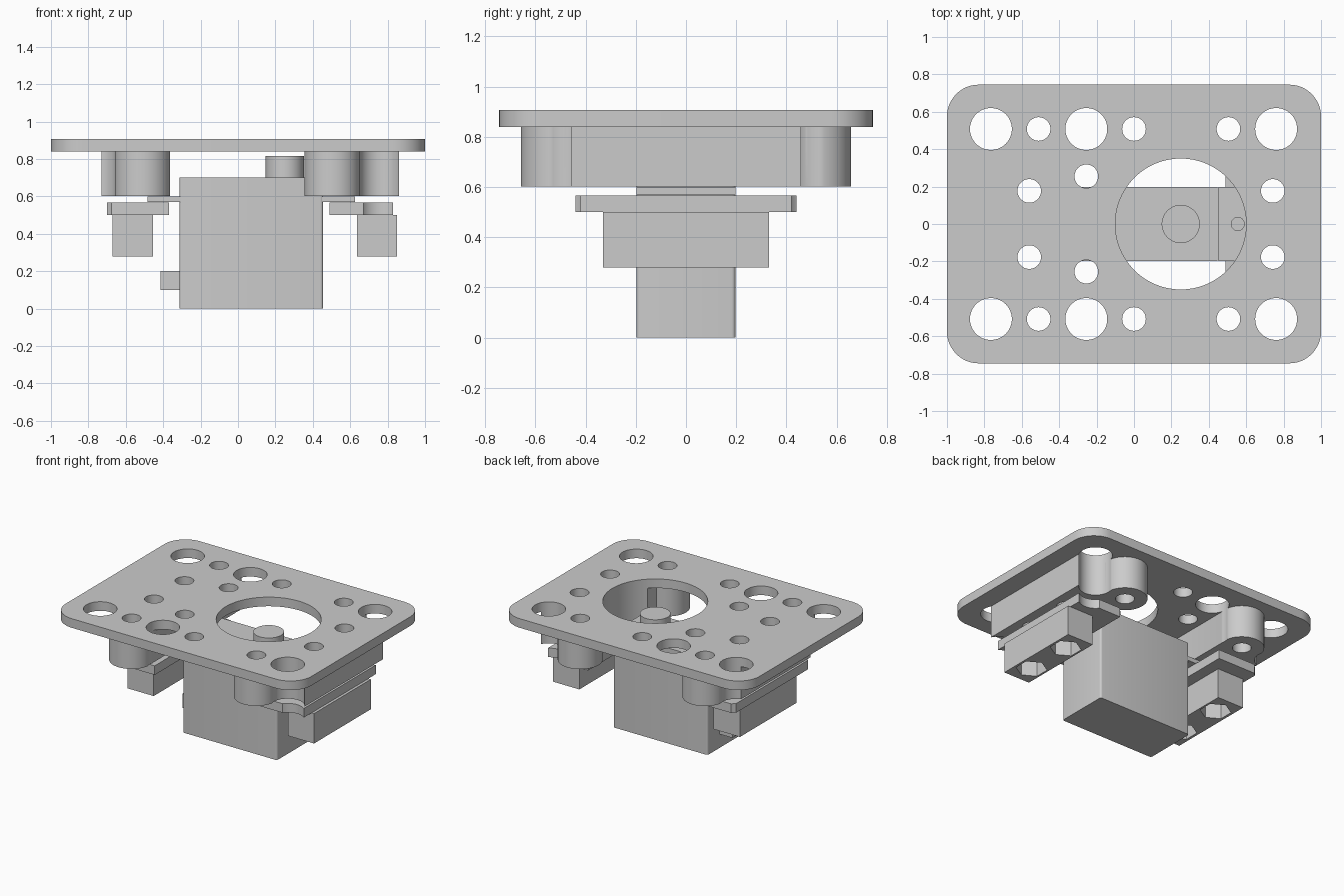
import bpy
import bmesh
import math

if "Cube" in bpy.data.objects:
    bpy.data.objects.remove(bpy.data.objects["Cube"])

grey = bpy.data.materials.new("plain grey")
grey.use_nodes = True
COLOR = (0.6, 0.6, 0.6, 1)
grey.diffuse_color = COLOR
grey.node_tree.nodes["Principled BSDF"].inputs["Base Color"].default_value = COLOR


def finish(bm, name):
    mesh = bpy.data.meshes.new(name)
    bmesh.ops.recalc_face_normals(bm, faces=bm.faces)
    bm.to_mesh(mesh)
    bm.free()
    mesh.materials.append(grey)
    obj = bpy.data.objects.new(name, mesh)
    bpy.context.collection.objects.link(obj)
    return obj


def box(name, x, y, z, corner=0, segments=4):
    """Box between (min, max) pairs, with optional rounded vertical edges."""
    bm = bmesh.new()
    bmesh.ops.create_cube(bm, size=1)
    for v in bm.verts:
        v.co = [r[0] + (c + 0.5) * (r[1] - r[0]) for c, r in zip(v.co, (x, y, z))]
    if corner:
        upright = [e for e in bm.edges
                   if abs(e.verts[0].co.z - e.verts[1].co.z) > 0.01]
        bmesh.ops.bevel(bm, geom=upright, offset=corner, segments=segments,
                        profile=0.5, affect='EDGES')
    return finish(bm, name)


def cylinders(name, specs, z, sides=64):
    """One mesh of upright cylinders given as (x, y, radius)."""
    bm = bmesh.new()
    for x, y, r in specs:
        new = bmesh.ops.create_cone(bm, cap_ends=True, segments=sides, radius1=r,
                                    radius2=r, depth=z[1] - z[0])["verts"]
        bmesh.ops.translate(bm, verts=new, vec=(x, y, (z[0] + z[1]) / 2))
    return finish(bm, name)


def boolean(obj, other, operation):
    mod = obj.modifiers.new("boolean", 'BOOLEAN')
    mod.operation = operation
    mod.solver = 'EXACT'
    mod.object = other
    bpy.context.view_layer.objects.active = obj
    bpy.ops.object.modifier_apply(modifier=mod.name)


def mirrored(points, r):
    return [(x, s * y, r) for x, y in points for s in (1, -1)]


# Hole pattern shared by the plate and everything bolted under it
ROW = 0.508
large = mirrored([(-0.765, ROW), (-0.255, ROW), (0.76, ROW)], 0.112)
nuts = [(-0.56, 0.177), (0.742, 0.177)]
small = mirrored([(-0.51, ROW), (0, ROW), (0.505, ROW), (-0.255, 0.255)] + nuts, 0.063)
opening = [(0.25, 0, 0.35)]
bolt_holes = cylinders("bolt_hole_cutter", large + small, (-0.5, 1.5))
round_opening = cylinders("opening_cutter", opening, (0.58, 1.5), 96)
nut_pockets = cylinders("nut_pocket_cutter", mirrored(nuts, 0.105), (0.2, 0.4), 6)
cutters = [bolt_holes, round_opening, nut_pockets]

# Top plate
plate = box("top_plate", (-1, 1), (-0.745, 0.745), (0.84, 0.907), 0.17, 12)
boolean(plate, bolt_holes, 'DIFFERENCE')
boolean(plate, round_opening, 'DIFFERENCE')
parts = [plate]

# Spacer blocks with round bosses, clamp bars and nut holders on both sides
sides = [("left", 0.505, (0.49, 0.86), (0.49, 0.83), (0.637, 0.85)),
         ("right", -0.51, (-0.73, -0.365), (-0.7, -0.37), (-0.67, -0.455))]
for side, boss_x, block_x, clamp_x, nut_x in sides:
    block = box(side + "_spacer_block", block_x, (-ROW, ROW), (0.602, 0.84))
    bosses = cylinders("bosses", mirrored([(boss_x, ROW)], 0.15), (0.602, 0.84))
    boolean(block, bosses, 'UNION')
    bpy.data.objects.remove(bosses)
    boolean(block, bolt_holes, 'DIFFERENCE')
    boolean(block, round_opening, 'DIFFERENCE')

    clamp = box(side + "_clamp_bar", clamp_x, (-0.44, 0.44), (0.5, 0.567))
    boolean(clamp, bolt_holes, 'DIFFERENCE')

    holder = box(side + "_nut_holder", nut_x, (-0.33, 0.33), (0.28, 0.5))
    boolean(holder, bolt_holes, 'DIFFERENCE')
    boolean(holder, nut_pockets, 'DIFFERENCE')
    parts += [block, clamp, holder]

# Motor body, output shaft, cable stub and mounting ears
WIDE = (-0.197, 0.197)
parts.append(box("motor_body", (-0.313, 0.455), WIDE, (0, 0.702), 0.015))
parts.append(cylinders("output_shaft", [(0.25, 0, 0.102)], (0.7, 0.817)))
parts.append(box("cable_stub", (-0.415, -0.31), (-0.055, 0.055), (0.1, 0.202)))
for name, ear_x, hole_x in [("left_motor_ear", (0.45, 0.625), 0.555),
                            ("right_motor_ear", (-0.483, -0.305), -0.412)]:
    ear = box(name, ear_x, WIDE, (0.569, 0.6))
    screw_hole = cylinders("screw_hole", [(hole_x, 0, 0.035)], (0.5, 0.7), 32)
    boolean(ear, screw_hole, 'DIFFERENCE')
    bpy.data.objects.remove(screw_hole)
    parts.append(ear)

for cutter in cutters:
    bpy.data.objects.remove(cutter)

# Smooth the round walls and keep the edges sharp
bpy.ops.object.select_all(action='DESELECT')
for part in parts:
    part.select_set(True)
bpy.context.view_layer.objects.active = plate
bpy.ops.object.shade_smooth_by_angle(angle=math.radians(30))
